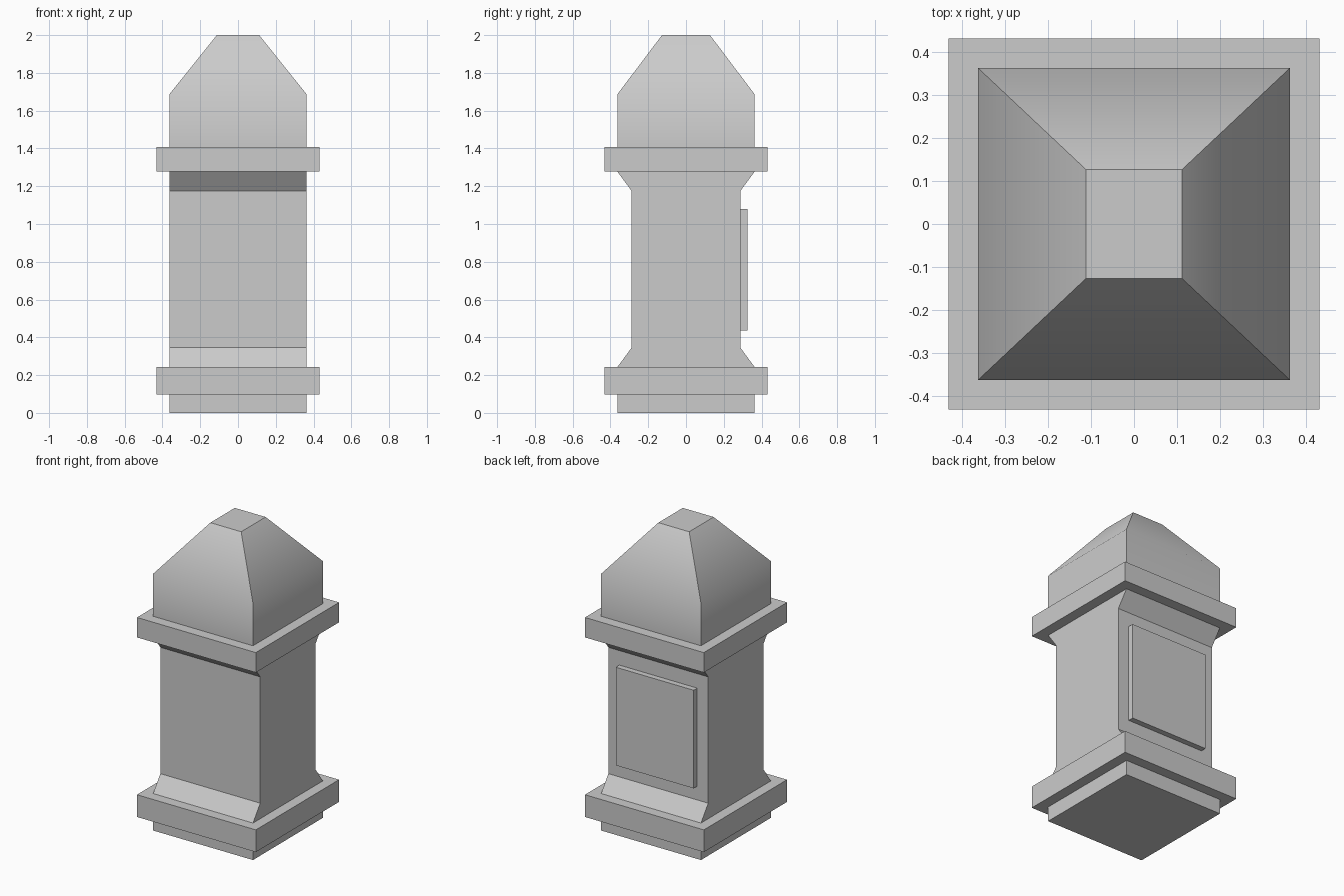
import bpy, bmesh, math

if "Cube" in bpy.data.objects:
    bpy.data.objects.remove(bpy.data.objects["Cube"])


def finish(name, bm):
    bmesh.ops.recalc_face_normals(bm, faces=bm.faces)
    mesh = bpy.data.meshes.new(name)
    bm.to_mesh(mesh)
    bm.free()
    obj = bpy.data.objects.new(name, mesh)
    bpy.context.collection.objects.link(obj)
    return obj


def loft(name, levels, y_mid=0.0):
    """Stack rectangles (half x, half y, z) and skin them."""
    bm = bmesh.new()
    rings = [[bm.verts.new((sx * hx, y_mid + sy * hy, z))
              for sx, sy in ((-1, -1), (1, -1), (1, 1), (-1, 1))]
             for hx, hy, z in levels]
    for a, b in zip(rings, rings[1:]):
        for i in range(4):
            j = (i + 1) % 4
            bm.faces.new((a[i], a[j], b[j], b[i]))
    bm.faces.new(rings[0])
    bm.faces.new(rings[-1])
    return finish(name, bm)


def box(name, hx, hy, z0, z1, y_mid=0.0):
    return loft(name, [(hx, hy, z0), (hx, hy, z1)], y_mid)


def extrude_x(name, profile, hx):
    """Extrude a (y, z) outline along x."""
    bm = bmesh.new()
    face = bm.faces.new([bm.verts.new((-hx, y, z)) for y, z in profile])
    new = bmesh.ops.extrude_face_region(bm, geom=[face])["geom"]
    bmesh.ops.translate(bm, vec=(2 * hx, 0, 0),
                        verts=[v for v in new if isinstance(v, bmesh.types.BMVert)])
    return finish(name, bm)


W = 0.363       # half width of the pillar
SLAB = 0.432    # half width of the slabs
NECK = 0.288    # half depth of the narrowed shaft

# Foot and the two slabs
box("foot", W, W, 0.0, 0.097)
box("lower_slab", SLAB, SLAB, 0.097, 0.243)
box("upper_slab", SLAB, SLAB, 1.277, 1.408)

# Shaft with flares on front and back
half = [(W, 0.243), (NECK, 0.345), (NECK, 1.175), (W, 1.277)]
extrude_x("shaft", half + [(-y, z) for y, z in reversed(half)], W)

# Raised panel on the back
box("back_panel", 0.283, 0.0235, 0.435, 1.08, y_mid=0.3015)

# Cap: straight walls softly shaded into a tapered roof
cap = loft("cap", [(W, W, 1.408), (W, W, 1.687), (0.112, 0.127, 2.0)])
bpy.context.view_layer.objects.active = cap
cap.select_set(True)
bpy.ops.object.shade_smooth_by_angle(angle=math.radians(45))
